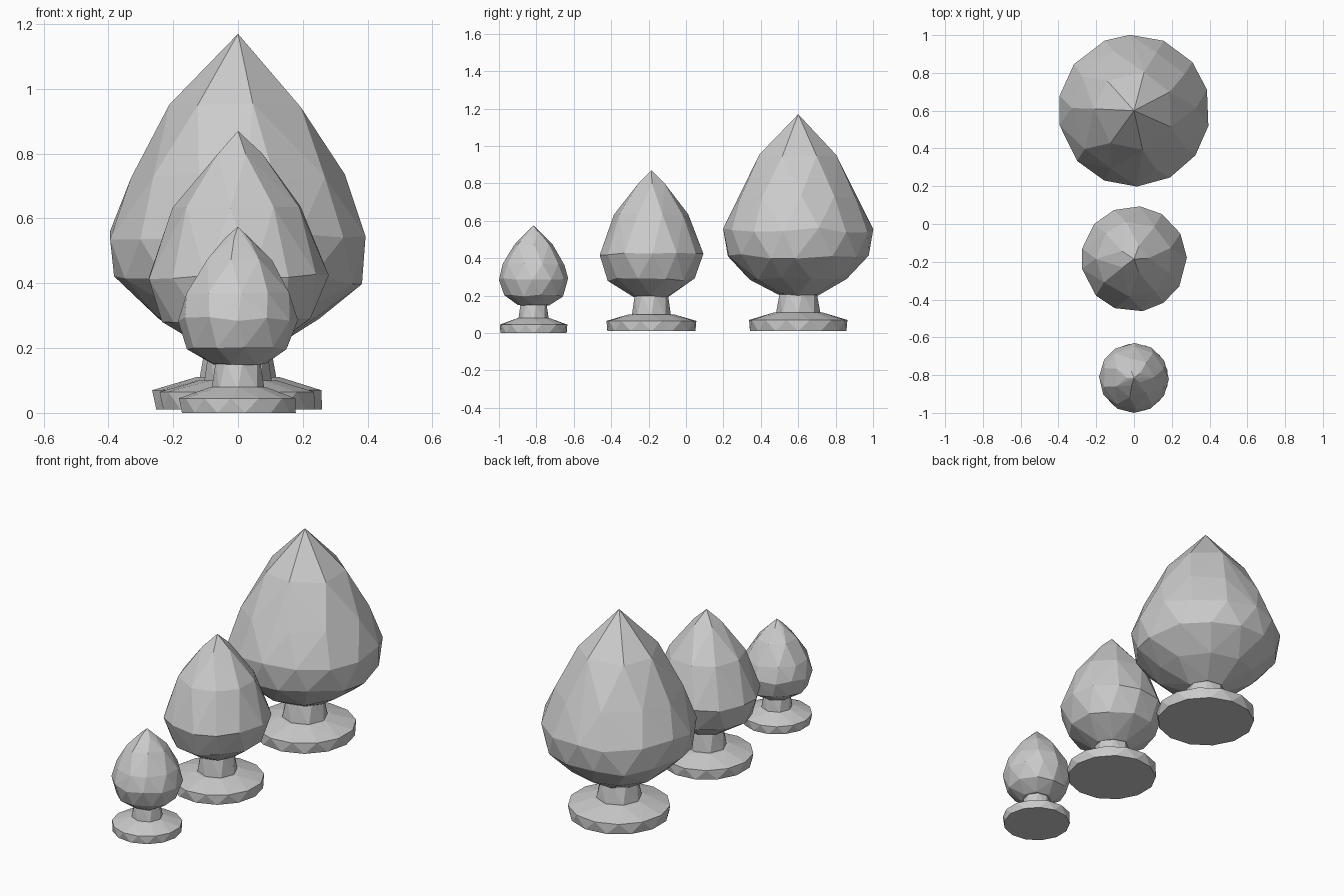
import bpy, bmesh, math, random

if "Cube" in bpy.data.objects:
    bpy.data.objects.remove(bpy.data.objects["Cube"], do_unlink=True)
random.seed(4)

stone = bpy.data.materials.new("pale grey stone")
stone.use_nodes = True
GREY = (0.6, 0.6, 0.6, 1)
stone.diffuse_color = GREY
stone.node_tree.nodes["Principled BSDF"].inputs["Base Color"].default_value = GREY


def faceted(name, y, rings, jitter=0.0):
    """Convex low-poly solid around rings of (z, radius, sides, turn in steps)."""
    bm = bmesh.new()
    for z, r, sides, turn in rings:
        for i in range(sides):
            a = 2 * math.pi * (i + turn) / sides + random.uniform(-jitter, jitter)
            dz = random.uniform(-jitter, jitter) * r * 0.6
            bm.verts.new((r * math.cos(a), r * math.sin(a), z + dz))
    hull = bmesh.ops.convex_hull(bm, input=bm.verts)
    inside = {v for v in hull["geom_interior"] + hull["geom_unused"]
              if isinstance(v, bmesh.types.BMVert)}
    bmesh.ops.delete(bm, geom=list(inside), context="VERTS")
    bmesh.ops.recalc_face_normals(bm, faces=bm.faces)
    mesh = bpy.data.meshes.new(name)
    bm.to_mesh(mesh)
    bm.free()
    mesh.materials.append(stone)
    obj = bpy.data.objects.new(name, mesh)
    obj.location.y = y
    bpy.context.collection.objects.link(obj)


def finial(size, y, foot, neck, bulb):
    # round foot with a triangulated rim and sloping top
    z0, z1, z2, r, r_top = foot
    faceted(size + "_foot", y, [(z0, r * 0.98, 13, 0), (z1, r, 13, 0.5), (z2, r_top, 8, 0)])
    # tapered neck
    z3, r_low, r_high = neck
    faceted(size + "_neck", y, [(z2 - 0.01, r_low, 8, 0), (z3, r_high, 8, 0.25)])
    # pointed bulb
    faceted(size + "_bulb", y, bulb, 0.06)


finial("large", 0.6, (0.01, 0.07, 0.11, 0.265, 0.13), (0.22, 0.12, 0.10), [
    (0.205, 0.11, 7, 0), (0.29, 0.26, 10, 0.5), (0.41, 0.383, 14, 0),
    (0.55, 0.402, 14, 0.5), (0.73, 0.33, 10, 0), (0.95, 0.212, 7, 0.5), (1.17, 0, 1, 0)])

finial("medium", -0.185, (0.01, 0.065, 0.10, 0.242, 0.12), (0.21, 0.105, 0.09), [
    (0.195, 0.10, 7, 0), (0.285, 0.235, 11, 0.5), (0.42, 0.28, 13, 0),
    (0.63, 0.202, 9, 0.5), (0.80, 0.075, 5, 0), (0.87, 0, 1, 0)])

finial("small", -0.815, (0, 0.045, 0.08, 0.182, 0.085), (0.16, 0.082, 0.07), [
    (0.15, 0.085, 7, 0), (0.20, 0.158, 11, 0.5), (0.29, 0.185, 12, 0),
    (0.37, 0.165, 10, 0.5), (0.475, 0.105, 7, 0), (0.54, 0.04, 5, 0.5), (0.575, 0, 1, 0)])
